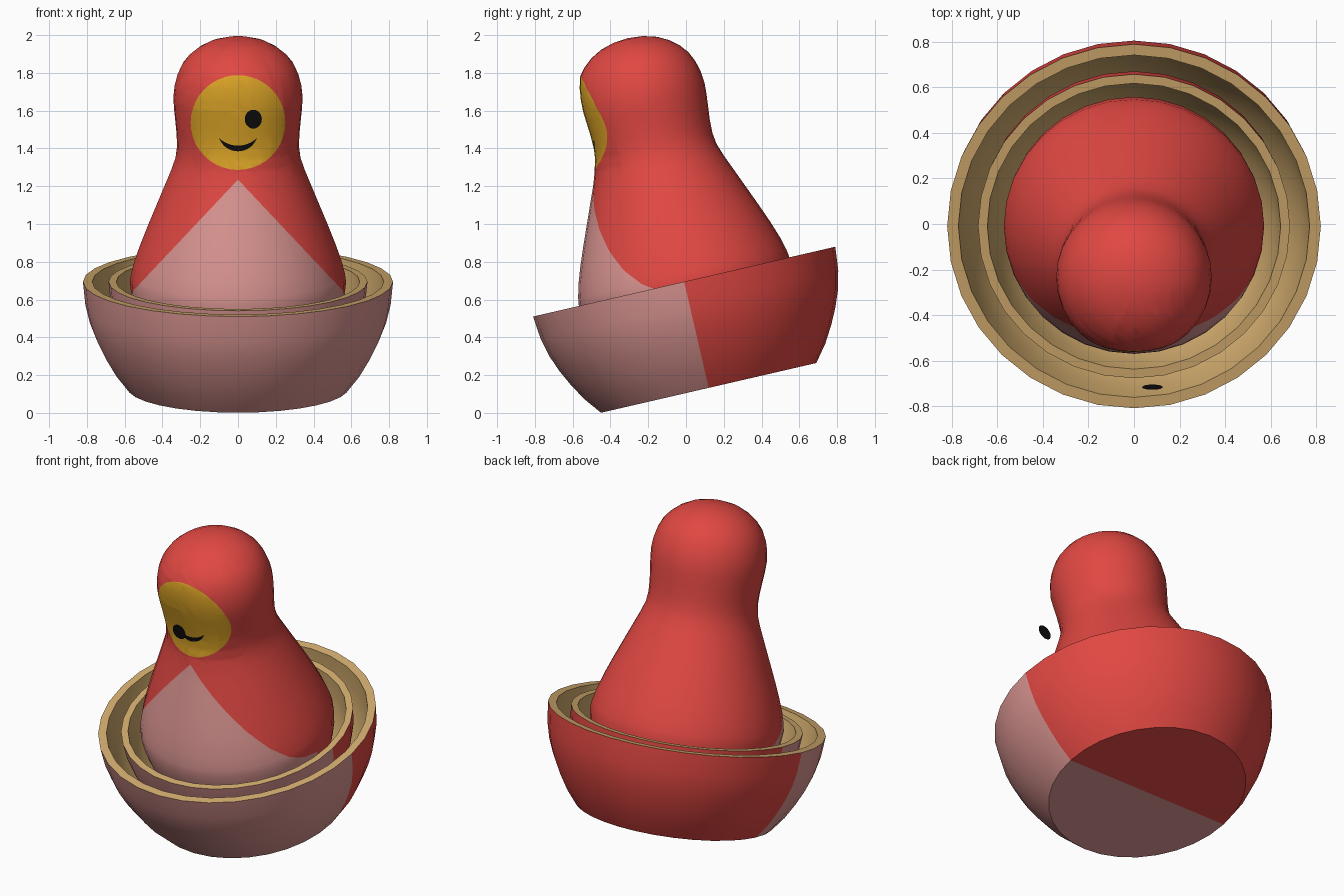
import bpy, bmesh, math
from mathutils import Matrix, Vector

if "Cube" in bpy.data.objects:
    bpy.data.objects.remove(bpy.data.objects["Cube"])

TILT = math.radians(13)
M = Matrix.Translation((0, 0.12, 0.1325)) @ Matrix.Rotation(TILT, 4, 'X')
SEG = 32
RIM = 0.577


def mat(name, rgb):
    m = bpy.data.materials.new(name)
    m.diffuse_color = (*rgb, 1)
    m.use_nodes = True
    m.node_tree.nodes["Principled BSDF"].inputs["Base Color"].default_value = m.diffuse_color
    return m


RED, PINK, WOOD, YELLOW, BLACK = range(5)
MATS = [mat("red", (0.75, 0.064, 0.055)), mat("pink", (0.70, 0.30, 0.285)),
        mat("wood", (0.64, 0.41, 0.155)), mat("yellow", (0.73, 0.38, 0.02)),
        mat("black", (0.004, 0.004, 0.004))]


def finish(bm, name):
    me = bpy.data.meshes.new(name)
    bm.to_mesh(me)
    bm.free()
    for m in MATS:
        me.materials.append(m)
    me.polygons.foreach_set("use_smooth", [True] * len(me.polygons))
    me.set_sharp_from_angle(angle=math.radians(35))
    ob = bpy.data.objects.new(name, me)
    bpy.context.collection.objects.link(ob)
    return ob


def lathe(profile, rule):
    """Revolve (radius, height) points; rule(row, centre) gives the colour."""
    bm = bmesh.new()
    rings = []
    for r, t in profile:
        if r == 0:
            rings.append([bm.verts.new((0, 0, t))] * SEG)
        else:
            rings.append([bm.verts.new((r * math.cos(2 * math.pi * i / SEG),
                                        r * math.sin(2 * math.pi * i / SEG), t))
                          for i in range(SEG)])
    for row, (a, b) in enumerate(zip(rings, rings[1:])):
        for i in range(SEG):
            j = (i + 1) % SEG
            f = bm.faces.new(list(dict.fromkeys((a[i], a[j], b[j], b[i]))))
            f.material_index = rule(row, f.calc_center_median())
    bmesh.ops.recalc_face_normals(bm, faces=bm.faces)
    return bm


OUTER = [(0.585, 0), (0.655, 0.09), (0.708, 0.18), (0.75, 0.265),
         (0.785, 0.355), (0.808, 0.45), (0.821, RIM)]
INNER = [(0.772, RIM), (0.758, 0.45), (0.735, 0.355), (0.70, 0.265),
         (0.655, 0.18), (0.60, 0.10), (0.55, 0.05)]


def shrink(points, s):
    return [(r * s, RIM + (t - RIM) * s) for r, t in points]


# Two open bowls, front half pink, back half red, bare wood inside
for name, s in (("outer_bowl", 1.0), ("inner_bowl", 0.835)):
    prof = shrink([(0, 0)] + OUTER + INNER + [(0, 0.05)], s)
    n = len(OUTER)
    bm = lathe(prof, lambda row, c: WOOD if row >= n else (PINK if c.y < 0 else RED))
    bm.transform(M)
    finish(bm, name)

# Smallest whole figure: scaled base plus shoulders and head
UPPER = [(0.566, 0.62), (0.548, 0.69), (0.517, 0.78), (0.478, 0.88), (0.435, 0.985),
         (0.392, 1.09), (0.355, 1.18), (0.331, 1.25), (0.323, 1.31), (0.325, 1.38),
         (0.332, 1.45), (0.339, 1.52), (0.342, 1.58), (0.336, 1.64), (0.321, 1.70),
         (0.296, 1.755), (0.26, 1.80), (0.212, 1.84), (0.153, 1.872), (0.08, 1.893),
         (0, 1.9)]
bm = lathe(shrink([(0, 0)] + OUTER, 0.697) + UPPER, lambda row, c: RED)
front = [f for f in bm.faces if f.calc_center_median().y < 0]
bm.transform(M)


def paint(faces, colour, planes):
    """Cut the faces along planes seen from the front, colour the part inside."""
    old = {f.material_index for f in faces}.pop()
    for f in faces:
        f.material_index = colour
    for co, no in planes:
        fs = [f for f in bm.faces if f.material_index == colour]
        geom = set(fs)
        for f in fs:
            geom.update(f.edges, f.verts)
        bmesh.ops.bisect_plane(bm, geom=list(geom), dist=1e-5, plane_co=co, plane_no=no)
        for f in bm.faces:
            if f.material_index == colour and (f.calc_center_median() - co).dot(no) > 0:
                f.material_index = old


def disc(cz, r, n=40):
    dirs = [Vector((math.cos(2 * math.pi * (i + .5) / n), 0, math.sin(2 * math.pi * (i + .5) / n)))
            for i in range(n)]
    return [(Vector((0, 0, cz)) + d * r, d) for d in dirs]


# Dress panel below the shawl, as an upside-down V
apex = Vector((0, 0, 1.235))
paint(front, PINK, [(apex, Vector((sx * 1.06, 0, 1)).normalized()) for sx in (-1, 1)])

# Round face on the front of the head
FZ, FR = 1.537, 0.25
minv = M.inverted()
head = [f for f in bm.faces if f.material_index == RED
        and (minv @ f.calc_center_median()).y < 0
        and f.calc_center_median().z > 1.2]
paint(head, YELLOW, disc(FZ, FR))

# Smile: a disc, with a larger disc taken back out
paint([f for f in bm.faces if f.material_index == YELLOW], BLACK, disc(1.491, 0.106))
spare = 5
paint([f for f in bm.faces if f.material_index == BLACK], spare, disc(1.56, 0.145))
for f in bm.faces:
    if f.material_index == spare:
        f.material_index = YELLOW

# Slightly flatten the face
for v in {v for f in bm.faces if f.material_index in (YELLOW, BLACK) for v in f.verts}:
    d2 = (v.co.x ** 2 + (v.co.z - FZ) ** 2) / FR ** 2
    v.co.y += 0.025 * max(0, 1 - d2)
finish(bm, "small_figure")

# Single eye, a flat disc floating in front of the face
bm = bmesh.new()
eye = Matrix.Translation((0.081, -0.717, 1.555)) @ Matrix.Rotation(TILT + math.pi / 2, 4, 'X')
bmesh.ops.create_circle(bm, cap_ends=True, segments=24, radius=1,
                        matrix=eye @ Matrix.Diagonal((0.045, 0.051, 1, 1)))
for f in bm.faces:
    f.material_index = BLACK
finish(bm, "eye")
